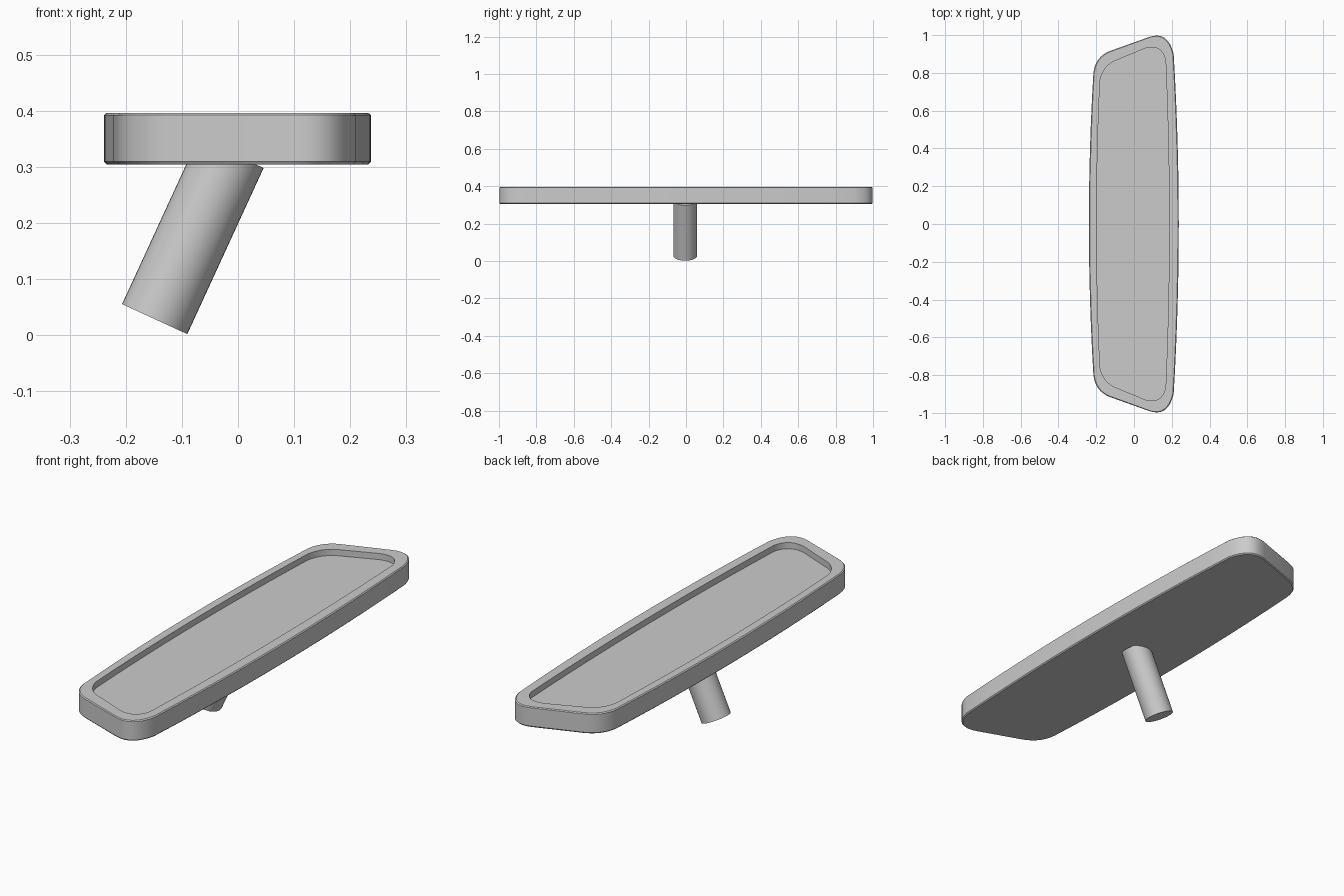
import bpy, bmesh, math
from mathutils import Vector

if "Cube" in bpy.data.objects:
    bpy.data.objects.remove(bpy.data.objects["Cube"])


def bezier(a, c, b, n):
    a, b, c = Vector(a), Vector(b), Vector(c)
    return [a * (1 - t) ** 2 + c * (2 * t * (1 - t)) + b * t * t
            for t in (i / n for i in range(n + 1))]


def outline(l0, lc, l1, r0, rc, r1, bow_l, bow_r):
    """Closed loop: rounded wide end corners mirrored in y, with bowed long sides."""
    end = bezier(l0, lc, l1, 8) + bezier(r0, rc, r1, 8)
    other = [Vector((p.x, -p.y)) for p in reversed(end)]
    right = bezier(r1, (bow_r, 0), (r1[0], -r1[1]), 12)[1:-1]
    left = bezier((l0[0], -l0[1]), (bow_l, 0), l0, 12)[1:-1]
    return end + right + other + left


def finish(bm, name):
    bmesh.ops.recalc_face_normals(bm, faces=bm.faces)
    me = bpy.data.meshes.new(name)
    bm.to_mesh(me)
    bm.free()
    ob = bpy.data.objects.new(name, me)
    bpy.context.collection.objects.link(ob)
    smooth(ob)
    return ob


def smooth(ob):
    bpy.ops.object.select_all(action='DESELECT')
    ob.select_set(True)
    bpy.context.view_layer.objects.active = ob
    bpy.ops.object.shade_smooth_by_angle(angle=math.radians(30))


def ring(bm, pts, z, s=(1, 1)):
    return [bm.verts.new((p.x * s[0], p.y * s[1], z)) for p in pts]


outer = outline((-0.215, 0.80), (-0.205, 0.885), (-0.13, 0.915),
                (0.08, 0.99), (0.18, 1.025), (0.21, 0.90), -0.263, 0.264)
inner = outline((-0.18, 0.76), (-0.165, 0.83), (-0.11, 0.86),
                (0.06, 0.93), (0.145, 0.955), (0.167, 0.87), -0.216, 0.206)

GLASS_Z = 0.368
inset = (0.98, 0.996)

# housing: back plate, side wall, rim and recess wall
bm = bmesh.new()
rings = [ring(bm, outer, 0.304, inset), ring(bm, outer, 0.309),
         ring(bm, outer, 0.392), ring(bm, outer, 0.396, inset),
         ring(bm, inner, 0.396), ring(bm, inner, GLASS_Z)]
n = len(outer)
for a, b in zip(rings, rings[1:]):
    for i in range(n):
        j = (i + 1) % n
        bm.faces.new((a[i], a[j], b[j], b[i]))
bm.faces.new(rings[0])
finish(bm, "mirror_housing")

# mirror glass set into the recess
bm = bmesh.new()
face = bm.faces.new(ring(bm, inner, GLASS_Z))
if face.normal.z == 0:
    face.normal_update()
glass = finish(bm, "mirror_glass")
if glass.data.polygons[0].normal.z < 0:
    glass.data.flip_normals()

# slanted mounting stem
low, high = Vector((-0.1485, -0.004, 0.0285)), Vector((-0.0125, -0.004, 0.3245))
axis = high - low
bpy.ops.mesh.primitive_cylinder_add(vertices=40, radius=0.064, depth=axis.length,
                                    location=(low + high) / 2,
                                    rotation=axis.to_track_quat('Z', 'Y').to_euler())
stem = bpy.context.object
stem.name = "mounting_stem"
smooth(stem)
